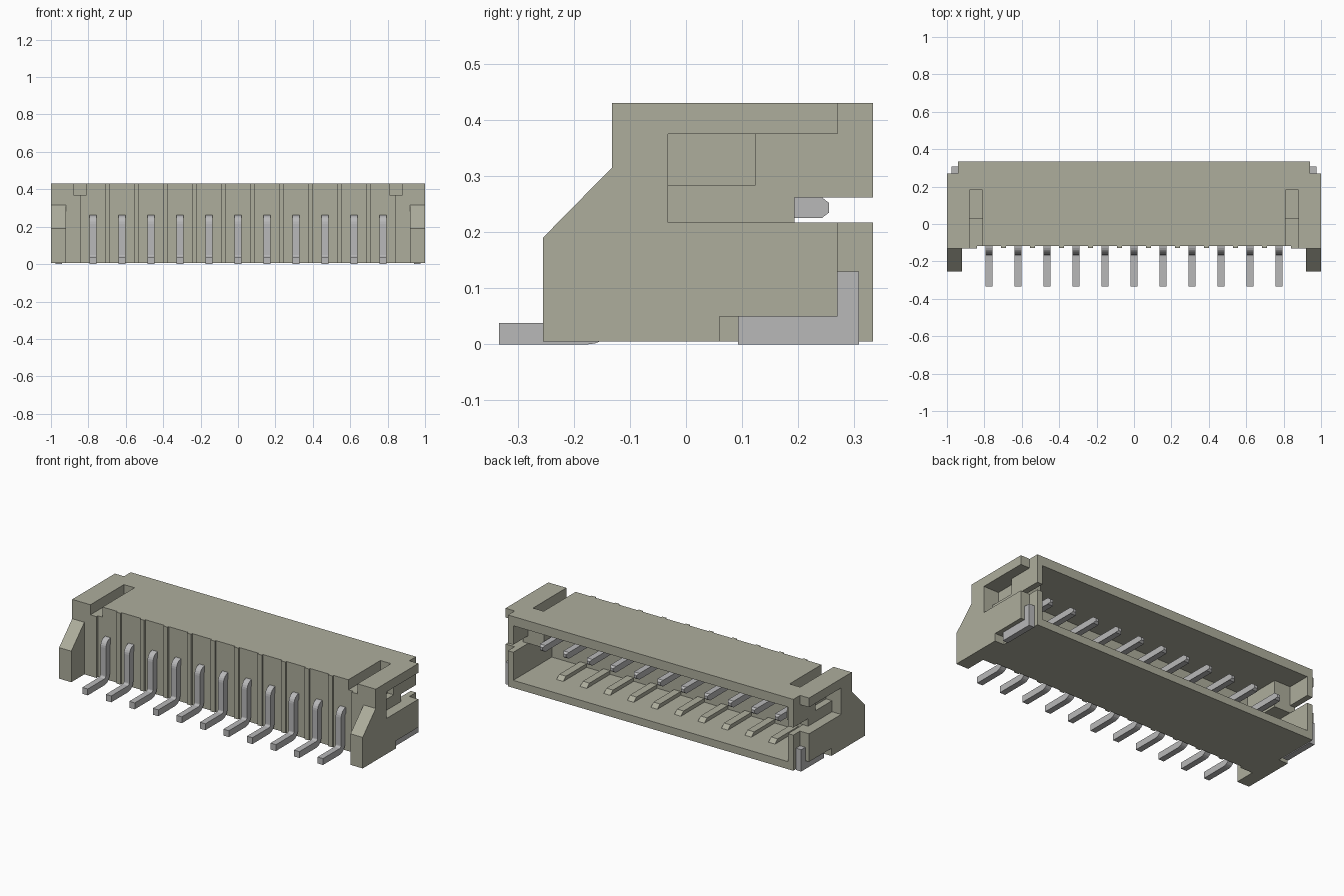
import bpy
import bmesh
import math

cube = bpy.data.objects.get("Cube")
if cube:
    bpy.data.objects.remove(cube, do_unlink=True)


def material(name, color):
    mat = bpy.data.materials.new(name)
    mat.use_nodes = True
    mat.diffuse_color = color
    mat.node_tree.nodes["Principled BSDF"].inputs["Base Color"].default_value = color
    return mat


PLASTIC = material("beige plastic", (0.42, 0.42, 0.335, 1))
METAL = material("grey metal", (0.48, 0.48, 0.485, 1))


def prism(name, profile, x0, x1, mat):
    """Extrude a (y, z) outline from x0 to x1."""
    bm = bmesh.new()
    face = bm.faces.new([bm.verts.new((x0, y, z)) for y, z in profile])
    ext = bmesh.ops.extrude_face_region(bm, geom=[face])
    verts = [v for v in ext["geom"] if isinstance(v, bmesh.types.BMVert)]
    bmesh.ops.translate(bm, vec=(x1 - x0, 0, 0), verts=verts)
    bmesh.ops.recalc_face_normals(bm, faces=bm.faces)
    mesh = bpy.data.meshes.new(name)
    bm.to_mesh(mesh)
    bm.free()
    mesh.materials.append(mat)
    obj = bpy.data.objects.new(name, mesh)
    bpy.context.collection.objects.link(obj)
    return obj


def box(name, x, y, z, mat=PLASTIC):
    outline = [(y[0], z[0]), (y[1], z[0]), (y[1], z[1]), (y[0], z[1])]
    return prism(name, outline, x[0], x[1], mat)


def cut(target, x, y, z, both=False):
    """Subtract a box, optionally on both sides, and apply the result."""
    spans = [x, (-x[1], -x[0])] if both else [x]
    for span in spans:
        cutter = box("cutter", span, y, z)
        cutter.hide_render = True
        mod = target.modifiers.new("cut", "BOOLEAN")
        mod.operation = "DIFFERENCE"
        mod.solver = "EXACT"
        mod.object = cutter
        graph = bpy.context.evaluated_depsgraph_get()
        mesh = bpy.data.meshes.new_from_object(target.evaluated_get(graph))
        target.modifiers.clear()
        target.data = mesh
        bpy.data.objects.remove(cutter, do_unlink=True)


def arc(cy, cz, r, start, end, steps=6):
    angles = [math.radians(start + (end - start) * i / steps) for i in range(steps + 1)]
    return [(cy + r * math.cos(a), cz + r * math.sin(a)) for a in angles]


BOTTOM, TOP, BACK, FRONT = 0.005, 0.43, 0.333, -0.132
PITCH = 0.155

# Housing shell, open at the back
housing = box("housing", (-0.94, 0.94), (FRONT, BACK), (BOTTOM, TOP))
cut(housing, (-0.84, 0.84), (-0.3, -0.118), (-0.1, 0.6))
cut(housing, (-0.80, 0.80), (-0.03, 0.5), (0.05, 0.375))
cut(housing, (-0.905, 0.905), (-0.03, 0.5), (0.05, 0.217))
cut(housing, (-0.905, 0.905), (0.193, 0.5), (0.05, 0.375))
# Side slots, latch windows and top grooves
cut(housing, (0.85, 1.1), (0.193, 0.5), (0.217, 0.262), both=True)
cut(housing, (0.90, 1.1), (-0.032, 0.123), (0.283, 0.375), both=True)
cut(housing, (0.81, 0.88), (-0.3, 0.03), (0.37, 0.6), both=True)
cut(housing, (0.81, 0.88), (0.03, 0.183), (0.30, 0.6), both=True)

# Side flanges with a recessed channel, and the sloped front wings
flange_outline = [
    (FRONT, BOTTOM), (0.06, BOTTOM), (0.06, 0.05), (0.27, 0.05),
    (0.27, 0.217), (-0.032, 0.217), (-0.032, 0.375), (0.27, 0.375),
    (0.27, TOP), (FRONT, TOP),
]
wing_outline = [(FRONT, BOTTOM), (FRONT, 0.315), (-0.255, 0.19), (-0.255, BOTTOM)]
# Solder tab outline
tab_outline = [(0.093, 0), (0.308, 0), (0.308, 0.13), (0.27, 0.13), (0.27, 0.05), (0.093, 0.05)]

for side, s in (("left", 1), ("right", -1)):
    prism(side + "_flange", flange_outline, s * 0.94, s, PLASTIC)
    prism(side + "_wing", wing_outline, s * 0.92, s, PLASTIC)
    prism(side + "_solder_tab", tab_outline, s * 0.94, s * 0.975, METAL)

# Ribs on the front wall and guide ramps on the cavity floor
ramp_outline = [(-0.03, 0.05), (0.19, 0.05), (0.165, 0.072), (-0.03, 0.072)]
for i in range(10):
    x = (i - 4.5) * PITCH
    box(f"front_rib_{i + 1}", (x - 0.014, x + 0.014), (-0.128, -0.118), (BOTTOM, TOP))
    prism(f"floor_ramp_{i + 1}", ramp_outline, x - 0.022, x + 0.022, PLASTIC)

# Bent contact pins with a tapered tip
pin_outline = (
    [(-0.333, 0)]
    + arc(-0.175, 0.05, 0.05, -90, 0)
    + arc(-0.115, 0.215, 0.01, 180, 90)
    + [(0.242, 0.225), (0.255, 0.235), (0.255, 0.252), (0.242, 0.262)]
    + arc(-0.115, 0.215, 0.047, 90, 180)
    + arc(-0.175, 0.05, 0.012, 0, -90)
    + [(-0.333, 0.038)]
)
for i in range(11):
    x = (i - 5) * PITCH
    pin = prism(f"contact_pin_{i + 1}", pin_outline, x - 0.018, x + 0.018, METAL)
    # Narrow the tip sideways
    for v in pin.data.vertices:
        if v.co.y > 0.25:
            v.co.x = x + (v.co.x - x) * 0.5
